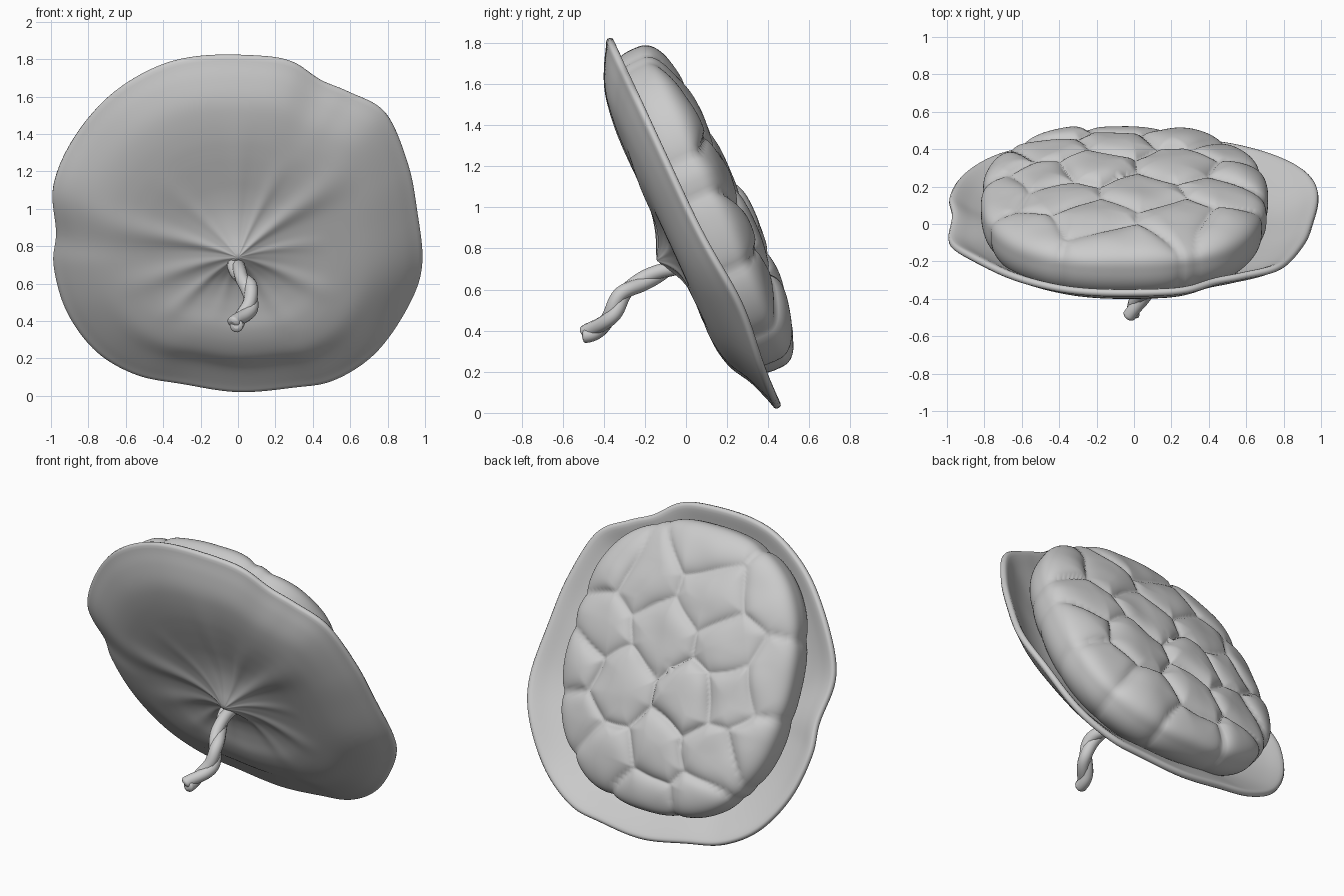
import bpy, math, random
from mathutils import Vector, noise

if "Cube" in bpy.data.objects:
    bpy.data.objects.remove(bpy.data.objects["Cube"])

random.seed(4)
TAU = 2 * math.pi


def place(u, v, w):
    """Disc plane coordinates (across, up the slope, towards the back) to world."""
    return Vector((u, 0.03 - 0.4146 * v + 0.91 * w, 0.93 + 0.91 * v + 0.4146 * w))


def spline(pts, t, closed=False):
    """Catmull-Rom point at t, measured in control point steps."""
    n = len(pts)
    i = int(math.floor(t)) if closed else min(int(t), n - 2)
    f = t - i
    a, b, c, d = [Vector(pts[k % n] if closed else pts[max(0, min(n - 1, k))])
                  for k in range(i - 1, i + 3)]
    return 0.5 * (2 * b + (c - a) * f + (2 * a - 5 * b + 4 * c - d) * f * f
                  + (3 * b - a - 3 * c + d) * f ** 3)


def polar_object(name, rings, segs, point):
    """Disc of rings around a centre; point(t, k) gives each position."""
    verts = [point(0, 0)]
    for j in range(1, rings + 1):
        verts += [point(j / rings, k) for k in range(segs)]
    faces = [(0, 1 + (k + 1) % segs, 1 + k) for k in range(segs)]
    for j in range(rings - 1):
        a, b = 1 + j * segs, 1 + (j + 1) * segs
        faces += [(a + k, a + (k + 1) % segs, b + (k + 1) % segs, b + k)
                  for k in range(segs)]
    mesh = bpy.data.meshes.new(name)
    mesh.from_pydata(verts, [], faces)
    mesh.polygons.foreach_set("use_smooth", [True] * len(faces))
    obj = bpy.data.objects.new(name, mesh)
    bpy.context.collection.objects.link(obj)
    return obj


# Shallow dish: wavy outline (x, z as seen from the front), depth profiles up, aside and down
outline = [(1, .7), (.97, 1), (.92, 1.25), (.8, 1.52), (.6, 1.635), (.45, 1.7), (.3, 1.8),
           (.12, 1.835), (-.2, 1.835), (-.45, 1.77), (-.7, 1.61), (-.9, 1.37), (-1, 1.13),
           (-.985, .88), (-1, .7), (-.93, .45), (-.77, .23), (-.55, .1), (-.3, .05),
           (0, .005), (.3, .03), (.52, .07), (.75, .22), (.93, .47)]
depth_up = [(-d, 0) for d in (.235, .2, .18, .175, .175, .17, .16, .145, .12, .07, .01)]
depth_side = [(-d, 0) for d in (.235, .2, .18, .17, .165, .16, .15, .135, .105, .06, .005)]
depth_down = [(-d, 0) for d in (.235, .195, .165, .16, .165, .17, .155, .125, .07, .035, .01)]
SEGS = 144
# creases: angle, angular width, height, reach
folds = [(math.radians(a), b, c * .75, r) for a, b, c, r in
         [(38, .14, .022, .75), (65, .1, .01, .6), (90, .1, .008, .8), (168, .14, .02, .85),
          (135, .12, .006, .6), (200, .13, .014, .7), (225, .1, .012, .6), (255, .1, .006, .5),
          (300, .12, .01, .6), (332, .12, .014, .6), (5, .1, .008, .5)]]


def angle_gap(a, b):
    return (a - b + math.pi) % TAU - math.pi


def dish_point(t, k):
    x, z = spline(outline, k * len(outline) / SEGS, True)
    x, v_rim = x * .994, (z - .93) / .91
    v_rim -= .012 * v_rim ** 3
    cv = -.1
    u, v = x * t, cv + (v_rim - cv) * t
    ang = math.atan2(v_rim - cv, x)
    s = math.sin(ang)
    edge = depth_up if s > 0 else depth_down
    m = s * s
    w = m * spline(edge, t * 10)[0] + (1 - m) * spline(depth_side, t * 10)[0]
    for a, width, amp, reach in folds:
        fade = max(0, math.sin(math.pi * min(1, t / reach)))
        w -= amp * fade * (math.exp(-(angle_gap(ang, a) / width) ** 2) - .25)
    # raised lower right rim, dipped left rim
    w += .04 * t ** 6 * math.exp(-(angle_gap(ang, -.38) / .3) ** 2)
    w -= .05 * t ** 6 * math.exp(-(angle_gap(ang, 2.85) / .25) ** 2)
    return place(u, v, w)


# the modelled surface faces backwards, so thickness grows towards the cushion
dish = polar_object("dish", 34, SEGS, lambda t, k: dish_point(t, -k))
dish.data.flip_normals()
dish.data.update()
for poly_normal in [dish.data.polygons[0].normal.copy()]:
    grow = 1 if poly_normal.y > 0 else -1
solid = dish.modifiers.new("thickness", 'SOLIDIFY')
solid.thickness, solid.offset = .04, grow
smooth = dish.modifiers.new("smooth", 'SUBSURF')
smooth.levels = smooth.render_levels = 1

# Lobed cushion on the back: flat-topped dome with creased cells and a tucked-in base
cells = [(.27, .48), (-.22, .5), (.48, .17), (.02, .2), (-.4, .22), (.29, -.18),
         (-.22, -.11), (.27, -.6), (-.08, -.47), (-.5, -.42), (-.1, .8),
         (-.62, .62), (-.5, -.02), (-.74, .1), (-.05, -.78), (-.41, -.72), (-.72, -.31),
         (.51, .5), (.6, -.1), (.52, -.42)]
lift = [random.uniform(-.012, .022) for _ in cells]
LSEGS = 220


def lobe_point(t, k):
    a = -TAU * k / LSEGS
    c, s = math.cos(a), math.sin(a)
    rad = (abs(c) ** 2.5 + abs(s) ** 2.5) ** (-1 / 2.5)
    th = t * 2.2
    p, q = math.sin(th), math.cos(th)
    rho = p ** .75 if p > 0 else 0
    rise = max(0, q) ** .65
    u, v = -.05 + .77 * rad * c * rho, .03 + .855 * rad * s * rho
    e = Vector((u, v, 0))
    e += .05 * noise.noise_vector(e * 3)
    near = sorted((math.hypot(e.x - x, e.y - y), i) for i, (x, y) in enumerate(cells))
    bump = 1 - math.exp(-(near[1][0] - near[0][0]) / .08)
    groove = .045 * (1 - bump)
    shrink = 1 - groove * rho ** 6 * .6
    w = .085 + .195 * rise - groove * rise + lift[near[0][1]] * bump * rise
    w -= .3 * max(0, -q) ** .8
    w += .012 * rise * noise.noise(Vector((u * 5, v * 5, 9)))
    return place(-.05 + (u + .05) * shrink, .03 + (v - .03) * shrink, w)


cushion = polar_object("lobed_cushion", 150, LSEGS, lobe_point)
cushion.data.flip_normals()

# Twisted cord: two strands wound tightly around a bent path
path = [(0, -.05, .72), (-.01, -.11, .69), (.02, -.22, .635), (.06, -.31, .575),
        (.065, -.36, .48), (.01, -.43, .41), (-.02, -.5, .38)]
for strand in range(2):
    curve = bpy.data.curves.new("cord_strand", 'CURVE')
    curve.dimensions = '3D'
    curve.bevel_depth, curve.bevel_resolution = .036, 4
    curve.use_fill_caps = True
    line = curve.splines.new('POLY')
    line.points.add(60)
    for i in range(61):
        t = i / 60 * (len(path) - 1)
        p = spline(path, t)
        tangent = (spline(path, min(t + .05, 6)) - spline(path, max(t - .05, 0))).normalized()
        side = tangent.cross(Vector((1, 0, 0))).normalized()
        other = tangent.cross(side)
        a = i / 60 * TAU * 1.7 + strand * math.pi
        p = p + .012 * (math.cos(a) * side + math.sin(a) * other)
        line.points[i].co = (*p, 1)
        line.points[i].radius = 1 if i < 58 else (1, .85, .45)[i - 58]
    line.use_smooth = True
    bpy.context.collection.objects.link(bpy.data.objects.new(f"cord_strand_{strand + 1}", curve))
